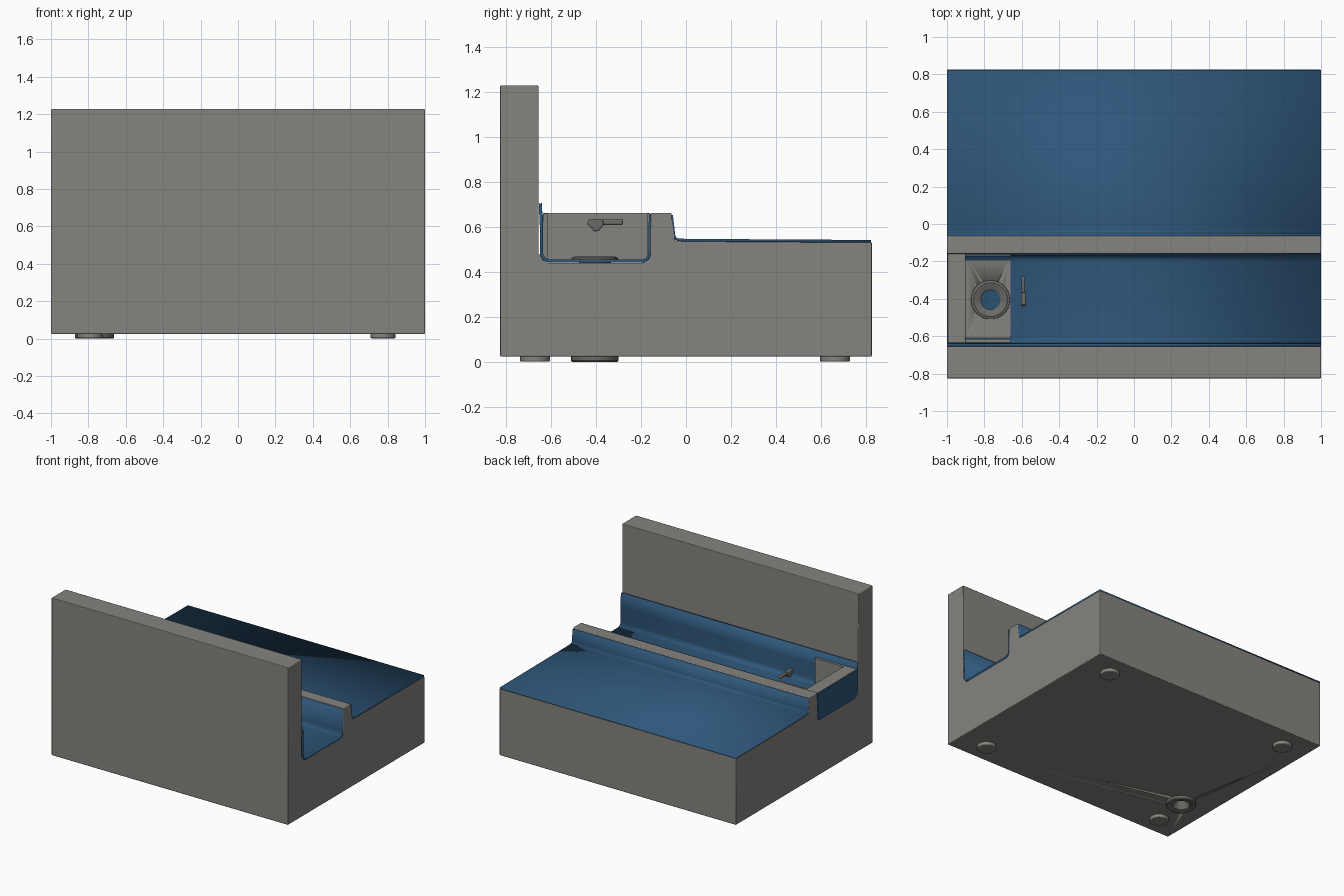
import bpy, bmesh, math

if "Cube" in bpy.data.objects:
    bpy.data.objects.remove(bpy.data.objects["Cube"])


def material(name, rgb):
    m = bpy.data.materials.new(name)
    m.diffuse_color = (*rgb, 1)
    m.use_nodes = True
    m.node_tree.nodes["Principled BSDF"].inputs["Base Color"].default_value = m.diffuse_color
    return m


GREY = material("warm_grey", (0.24, 0.23, 0.21))
BLUE = material("deep_blue", (0.028, 0.095, 0.195))
DARK = material("dark_grey", (0.15, 0.145, 0.135))


def finish(name, bm, mat, bevel=0, segments=3):
    bmesh.ops.recalc_face_normals(bm, faces=bm.faces)
    me = bpy.data.meshes.new(name)
    bm.to_mesh(me)
    bm.free()
    me.materials.append(mat)
    ob = bpy.data.objects.new(name, me)
    bpy.context.collection.objects.link(ob)
    if bevel:
        b = ob.modifiers.new("soft_edges", 'BEVEL')
        b.width, b.segments, b.limit_method = bevel, segments, 'ANGLE'
        b.angle_limit = math.radians(40)
    bpy.ops.object.select_all(action='DESELECT')
    bpy.context.view_layer.objects.active = ob
    ob.select_set(True)
    bpy.ops.object.shade_smooth_by_angle(angle=math.radians(35))
    return ob


def extrude(name, profile, x0, x1, mat, bevel=0):
    """Sweep a closed (y, z) outline along x."""
    bm = bmesh.new()
    f = bm.faces.new([bm.verts.new((x0, y, z)) for y, z in profile])
    r = bmesh.ops.extrude_face_region(bm, geom=[f])
    moved = [v for v in r['geom'] if isinstance(v, bmesh.types.BMVert)]
    bmesh.ops.translate(bm, verts=moved, vec=(x1 - x0, 0, 0))
    return finish(name, bm, mat, bevel)


def sheet(name, line, x0, x1, thick, mat):
    """Sweep an open (y, z) line along x and thicken it."""
    bm = bmesh.new()
    a = [bm.verts.new((x0, y, z)) for y, z in line]
    b = [bm.verts.new((x1, y, z)) for y, z in line]
    for i in range(len(line) - 1):
        bm.faces.new((a[i], a[i + 1], b[i + 1], b[i]))
    ob = finish(name, bm, mat)
    s = ob.modifiers.new("thickness", 'SOLIDIFY')
    s.thickness, s.offset = thick, 0
    return ob


def box(name, x, y, z, mat, bevel=0):
    return extrude(name, [(y[0], z[0]), (y[1], z[0]), (y[1], z[1]), (y[0], z[1])],
                   x[0], x[1], mat, bevel)


def lathe(name, profile, x, y, mat, n=40):
    """Turn a closed (radius, z) outline about a vertical axis."""
    bm = bmesh.new()
    rings = [[bm.verts.new((x + r * math.cos(2 * math.pi * i / n),
                            y + r * math.sin(2 * math.pi * i / n), z))
              for i in range(n)] for r, z in profile]
    for a, b in zip(rings, rings[1:] + rings[:1]):
        for i in range(n):
            j = (i + 1) % n
            bm.faces.new((a[i], a[j], b[j], b[i]))
    return finish(name, bm, mat)


def disc(name, x, y, r, z0, z1, mat, bevel=0):
    bm = bmesh.new()
    bmesh.ops.create_cone(bm, cap_ends=True, segments=32, radius1=r, radius2=r, depth=z1 - z0)
    bmesh.ops.translate(bm, verts=bm.verts, vec=(x, y, (z0 + z1) / 2))
    return finish(name, bm, mat, bevel)


def arc(cy, cz, r, a0, a1, n=6):
    return [(cy + r * math.cos(math.radians(a0 + (a1 - a0) * i / n)),
             cz + r * math.sin(math.radians(a0 + (a1 - a0) * i / n))) for i in range(n + 1)]


# Stepped body: tall front wall, channel, ridge and rear deck
body = extrude("body", [
    (-0.825, 0.025), (0.825, 0.025), (0.825, 0.532), (-0.048, 0.538), (-0.065, 0.662),
    (-0.158, 0.662), *arc(-0.198, 0.478, 0.038, 0, -90), *arc(-0.607, 0.478, 0.038, 270, 180),
    (-0.655, 0.478), (-0.655, 1.228), (-0.825, 1.228)], -1, 1, GREY, 0.018)

# Hole for the drain pipe
DX, DY = -0.767, -0.405
cutter = disc("drain_cutter", DX, DY, 0.07, -0.1, 0.6, DARK)
cutter.hide_render = True
cutter.hide_set(True)
hole = body.modifiers.new("drain_hole", 'BOOLEAN')
hole.operation, hole.object, hole.solver = 'DIFFERENCE', cutter, 'EXACT'

# Blue linings of the channel and the deck
channel = sheet("channel_lining", [
    (-0.647, 0.705), (-0.642, 0.6), *arc(-0.602, 0.488, 0.04, 180, 270),
    *arc(-0.2, 0.488, 0.04, -90, 0), (-0.158, 0.657)], -0.999, 0.999, 0.014, BLUE)
deck = sheet("deck_lining", [
    (0.822, 0.536), (0.0, 0.541), *arc(-0.032, 0.565, 0.022, 270, 185, 4),
    (-0.064, 0.652)], -0.999, 0.999, 0.012, BLUE)

# End wall closing the channel, with a blue outer panel
box("end_wall", (-0.996, -0.9), (-0.636, -0.16), (0.45, 0.662), GREY, 0.006)
box("end_panel", (-1.0, -0.995), (-0.64, -0.165), (0.45, 0.652), BLUE)

# Grey tray around the drain
for y0, y1 in ((-0.634, -0.615), (-0.172, -0.162)):
    box("tray_side", (-0.905, -0.66), (y0, y1), (0.448, 0.66), GREY)
tray = box("tray_floor", (-0.905, -0.66), (-0.63, -0.165), (0.448, 0.456), GREY)
hole = tray.modifiers.new("drain_hole", 'BOOLEAN')
hole.operation, hole.object, hole.solver = 'DIFFERENCE', cutter, 'EXACT'

# Drain: dished flange, pipe and lower collar
lathe("drain", [
    (0.105, 0.452), (0.103, 0.463), (0.09, 0.468), (0.06, 0.46), (0.045, 0.45), (0.035, 0.452),
    (0.035, 0.06), (0.055, 0.03), (0.06, 0.008), (0.08, 0.0), (0.1, 0.0), (0.105, 0.006),
    (0.105, 0.03), (0.071, 0.03), (0.071, 0.452)], DX, DY, DARK)
# Strainer bar leaving two openings
box("drain_bar", (DX - 0.036, DX + 0.036), (DY - 0.01, DY + 0.01), (0.44, 0.452), DARK)

# Small loose fitting in the channel: wedge head and arm
extrude("fitting_head", [(-0.44, 0.615), (-0.405, 0.578), (-0.385, 0.585), (-0.365, 0.61),
                         (-0.37, 0.636), (-0.43, 0.636)], -0.605, -0.578, DARK, 0.006)
box("fitting_arm", (-0.602, -0.582), (-0.37, -0.28), (0.608, 0.634), DARK, 0.008)

# Four feet
for fx in (-0.79, 0.775):
    for fy in (-0.67, 0.662):
        disc("foot", fx, fy, 0.067, 0.002, 0.04, GREY, 0.006)
